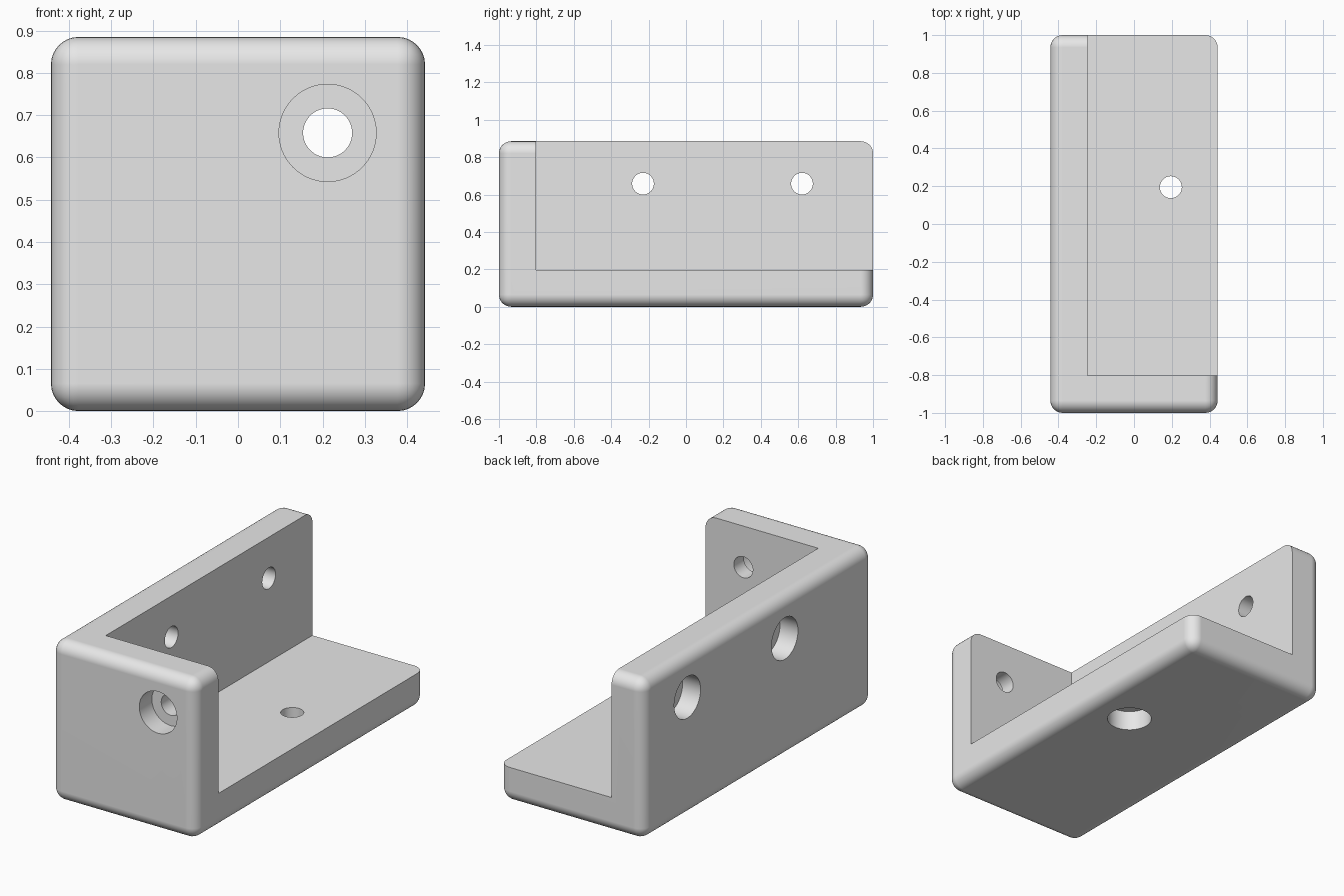
import bpy
import math
from mathutils import Vector

default = bpy.data.objects.get("Cube")
if default:
    bpy.data.objects.remove(default, do_unlink=True)

W, L, H = 0.885, 2.0, 0.885      # outer size
T = 0.197                        # wall thickness
EDGE = 0.065                     # outer edge rounding
BOLT, BORE, DEPTH = 0.058, 0.115, 0.11
HOLE_X, HOLE_Y, HOLE_Z, PITCH = 0.212, 0.195, 0.658, 0.425

grey = bpy.data.materials.new("light_grey")
grey.use_nodes = True
grey.diffuse_color = (0.8, 0.8, 0.8, 1)
grey.node_tree.nodes["Principled BSDF"].inputs["Base Color"].default_value = (0.8, 0.8, 0.8, 1)


def box(name, low, high):
    low, high = Vector(low), Vector(high)
    bpy.ops.mesh.primitive_cube_add(size=1, location=(low + high) / 2)
    obj = bpy.context.object
    obj.name = name
    obj.scale = high - low
    bpy.ops.object.transform_apply(location=True, rotation=True, scale=True)
    return obj


def apply(obj, mod):
    bpy.ops.object.select_all(action='DESELECT')
    bpy.context.view_layer.objects.active = obj
    obj.select_set(True)
    bpy.ops.object.modifier_apply(modifier=mod.name)


def cut(obj, cutter):
    cutter.hide_render = True
    mod = obj.modifiers.new("cut", 'BOOLEAN')
    mod.operation = 'DIFFERENCE'
    mod.solver = 'EXACT'
    mod.object = cutter
    apply(obj, mod)
    bpy.data.objects.remove(cutter, do_unlink=True)


def drill(obj, start, direction, radius, depth):
    """Cut a round hole from an outer face point inwards."""
    start, direction = Vector(start), Vector(direction)
    lead = 0.1
    bpy.ops.mesh.primitive_cylinder_add(
        vertices=64, radius=radius, depth=depth + lead,
        location=start + direction * (depth - lead) / 2,
        rotation=direction.to_track_quat('Z', 'Y').to_euler())
    cutter = bpy.context.object
    cutter.name = "hole_cutter"
    cut(obj, cutter)


# Rounded block
bracket = box("corner_bracket", (-W / 2, -L / 2, 0), (W / 2, L / 2, H))
bevel = bracket.modifiers.new("rounding", 'BEVEL')
bevel.width = EDGE
bevel.segments = 8
apply(bracket, bevel)

# Hollow out, leaving a floor, a side wall and a front wall
cut(bracket, box("hollow_cutter", (-W / 2 + T, -L / 2 + T, T), (W, L, 2 * H)))

# Counterbored screw holes: front wall, floor, and two in the side wall
holes = [((HOLE_X, -L / 2, HOLE_Z), (0, 1, 0)),
         ((HOLE_Y, HOLE_Y, 0), (0, 0, 1))]
for side in (-1, 1):
    holes.append(((-W / 2, HOLE_Y + side * PITCH, HOLE_Z), (1, 0, 0)))
for start, direction in holes:
    drill(bracket, start, direction, BORE, DEPTH)
    drill(bracket, start, direction, BOLT, T + 0.1)

# Finish
bracket.data.materials.clear()
bracket.data.materials.append(grey)
bpy.ops.object.select_all(action='DESELECT')
bpy.context.view_layer.objects.active = bracket
bracket.select_set(True)
bpy.ops.object.shade_smooth_by_angle(angle=math.radians(30))
weighted = bracket.modifiers.new("flat_faces", 'WEIGHTED_NORMAL')
weighted.keep_sharp = True
